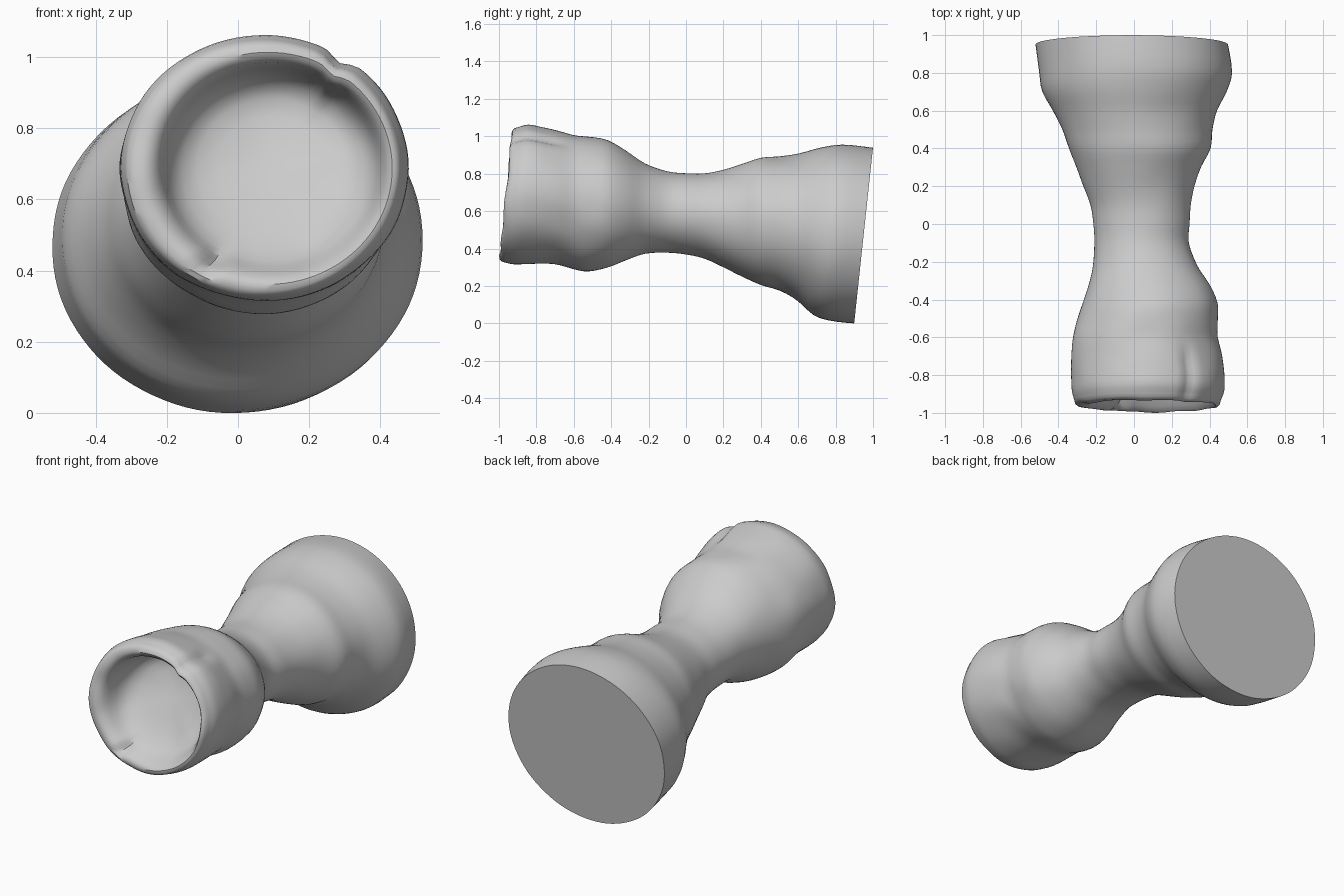
import bpy, bmesh, math
from mathutils import Vector, noise

if "Cube" in bpy.data.objects:
    bpy.data.objects.remove(bpy.data.objects["Cube"])

SEG = 96
# Outer profile: y, left x, right x, bottom z, top z
ROWS = [
    (-0.93, -.318, .460, .325, 1.050), (-0.88, -.330, .478, .315, 1.062),
    (-0.80, -.330, .480, .315, 1.050), (-0.70, -.330, .465, .315, 1.030),
    (-0.60, -.325, .442, .290, 1.010), (-0.52, -.305, .445, .280, 1.000),
    (-0.42, -.270, .442, .298, .980), (-0.32, -.240, .400, .338, .922),
    (-0.22, -.218, .335, .372, .855), (-0.10, -.210, .290, .378, .812),
    (0.00, -.215, .294, .368, .802), (0.10, -.230, .300, .345, .802),
    (0.20, -.268, .320, .300, .820), (0.30, -.305, .355, .250, .852),
    (0.40, -.345, .405, .205, .885), (0.50, -.380, .415, .175, .892),
    (0.60, -.430, .440, .120, .908), (0.70, -.485, .490, .045, .940),
    (0.80, -.502, .520, .015, .955), (0.95, -.523, .497, .000, .938),
]


def smooth(a, b, v):
    t = max(0, min(1, (v - a) / (b - a)))
    return t * t * (3 - 2 * t)


def bump(v, centre, width):
    return math.exp(-((v - centre) / width) ** 2)


def spline(a, b, c, d, t):
    return .5 * (2 * b + (c - a) * t + (2 * a - 5 * b + 4 * c - d) * t * t
                 + (3 * b - a - 3 * c + d) * t ** 3)


def tilt(y, z):
    # both ends lean: the flat base and the open rim
    return (y + .107 * (z - .475) * smooth(.5, .95, y)
            + .10 * (z - .69) * smooth(-.6, -.92, y))


def outer_ring(row):
    y, xl, xr, zb, zt = row
    pts = []
    for i in range(SEG):
        t = 2 * math.pi * i / SEG
        # groove in the upper right of the cup, and slight clay unevenness
        groove = .055 * bump(t, math.radians(57), .085) * smooth(-.6, -.75, y)
        n = noise.noise(Vector((math.cos(t) * 2.2, y * 6, math.sin(t) * 2.2)))
        k = 1 - groove + n * (.006 + .014 * smooth(-.3, -.6, y) * smooth(-.92, -.8, y))
        x = (xl + xr) / 2 + (xr - xl) / 2 * math.cos(t) * k
        z = (zb + zt) / 2 + (zt - zb) / 2 * math.sin(t) * k
        pts.append((x, tilt(y, z), z))
    return pts


def cup_ring(s, depth):
    # rolled rim and hollow, deeper toward the top
    y, xl, xr, zb, zt = ROWS[0]
    pts = []
    for i in range(SEG):
        t = 2 * math.pi * i / SEG
        k = s * (1 - .05 * bump(t, math.radians(57), .085) * s)
        x = (xl + xr) / 2 + .025 * smooth(1, .8, s) + (xr - xl) / 2 * math.cos(t) * k
        z = (zb + zt) / 2 + (zt - zb) / 2 * math.sin(t) * k
        d = depth * (1 + .7 * s * math.sin(t)) if depth > 0 else depth
        d += .05 * bump(t, math.radians(240), .09) * bump(s, .83, .08)
        n = noise.noise(Vector((x * 7, 3, z * 7)))
        pts.append((x, tilt(-.93, z) + d + .008 * n, z))
    return pts


# Body rings from base to rim, then into the hollow
rows = []
for i in range(len(ROWS) - 1):
    q = [ROWS[max(0, min(len(ROWS) - 1, i + j))] for j in (-1, 0, 1, 2)]
    for s in range(3):
        rows.append([spline(*c, s / 3) for c in zip(*q)])
rows.append(ROWS[-1])
rings = [outer_ring(r) for r in reversed(rows)]
for s, d in [(.985, -.018), (.95, -.03), (.90, -.034), (.86, -.026), (.82, -.005),
             (.79, .03), (.76, .075), (.72, .115), (.65, .15), (.54, .175),
             (.40, .19), (.25, .197), (.10, .20)]:
    rings.append(cup_ring(s, d))

bm = bmesh.new()
loops = [[bm.verts.new(p) for p in ring] for ring in rings]
for a, b in zip(loops, loops[1:]):
    for i in range(SEG):
        j = (i + 1) % SEG
        bm.faces.new((a[i], a[j], b[j], b[i]))
bm.faces.new(loops[0])
bm.faces.new(loops[-1])
bmesh.ops.recalc_face_normals(bm, faces=bm.faces)
mesh = bpy.data.meshes.new("waisted_cup_stand")
bm.to_mesh(mesh)
bm.free()
stand = bpy.data.objects.new("waisted_cup_stand", mesh)
bpy.context.collection.objects.link(stand)
bpy.context.view_layer.objects.active = stand
stand.select_set(True)
bpy.ops.object.shade_smooth_by_angle(angle=math.radians(40))
